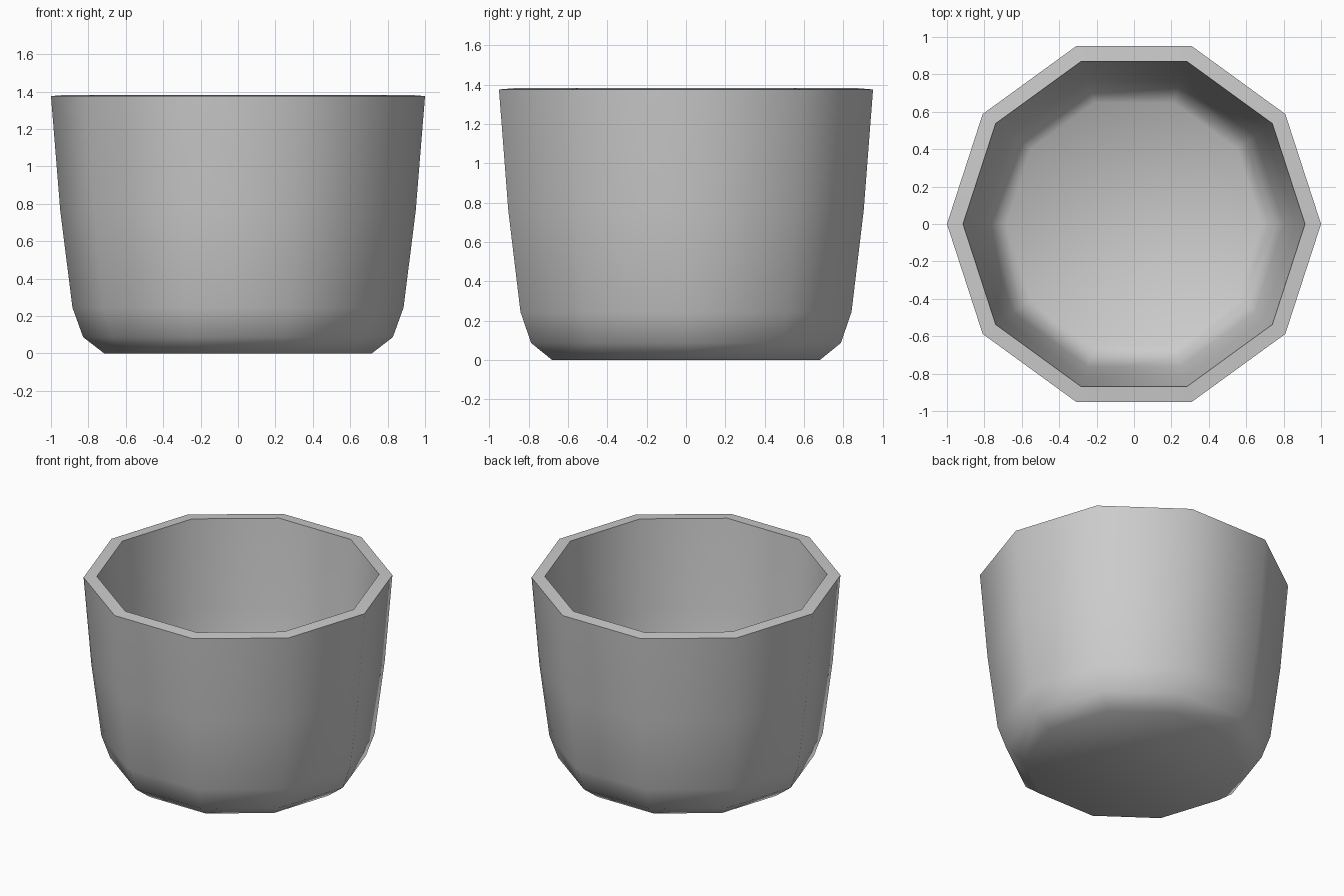
import bpy, bmesh
from math import cos, sin, pi

if "Cube" in bpy.data.objects:
    bpy.data.objects.remove(bpy.data.objects["Cube"])

SIDES = 10
# outer wall profile: (radius, height)
PROFILE = [(0.715, 0.0), (0.828, 0.087), (0.885, 0.245), (0.95, 0.76), (1.0, 1.376)]

# ten-sided shell with closed bottom
bm = bmesh.new()
rings = [[bm.verts.new((r * cos(2 * pi * i / SIDES), r * sin(2 * pi * i / SIDES), z))
          for i in range(SIDES)] for r, z in PROFILE]
bm.faces.new(rings[0][::-1])
for low, high in zip(rings, rings[1:]):
    for i in range(SIDES):
        j = (i + 1) % SIDES
        bm.faces.new((low[i], low[j], high[j], high[i]))
mesh = bpy.data.meshes.new("cup")
bm.to_mesh(mesh)
bm.free()
cup = bpy.data.objects.new("cup", mesh)
bpy.context.collection.objects.link(cup)
bpy.context.view_layer.objects.active = cup
cup.select_set(True)

# wall thickness, inwards
wall = cup.modifiers.new("wall", 'SOLIDIFY')
wall.thickness = 0.082
wall.offset = -1
wall.use_even_offset = True
bpy.ops.object.modifier_apply(modifier="wall")

# smooth walls, sharp rim
bpy.ops.object.shade_smooth_by_angle(angle=pi / 3)
